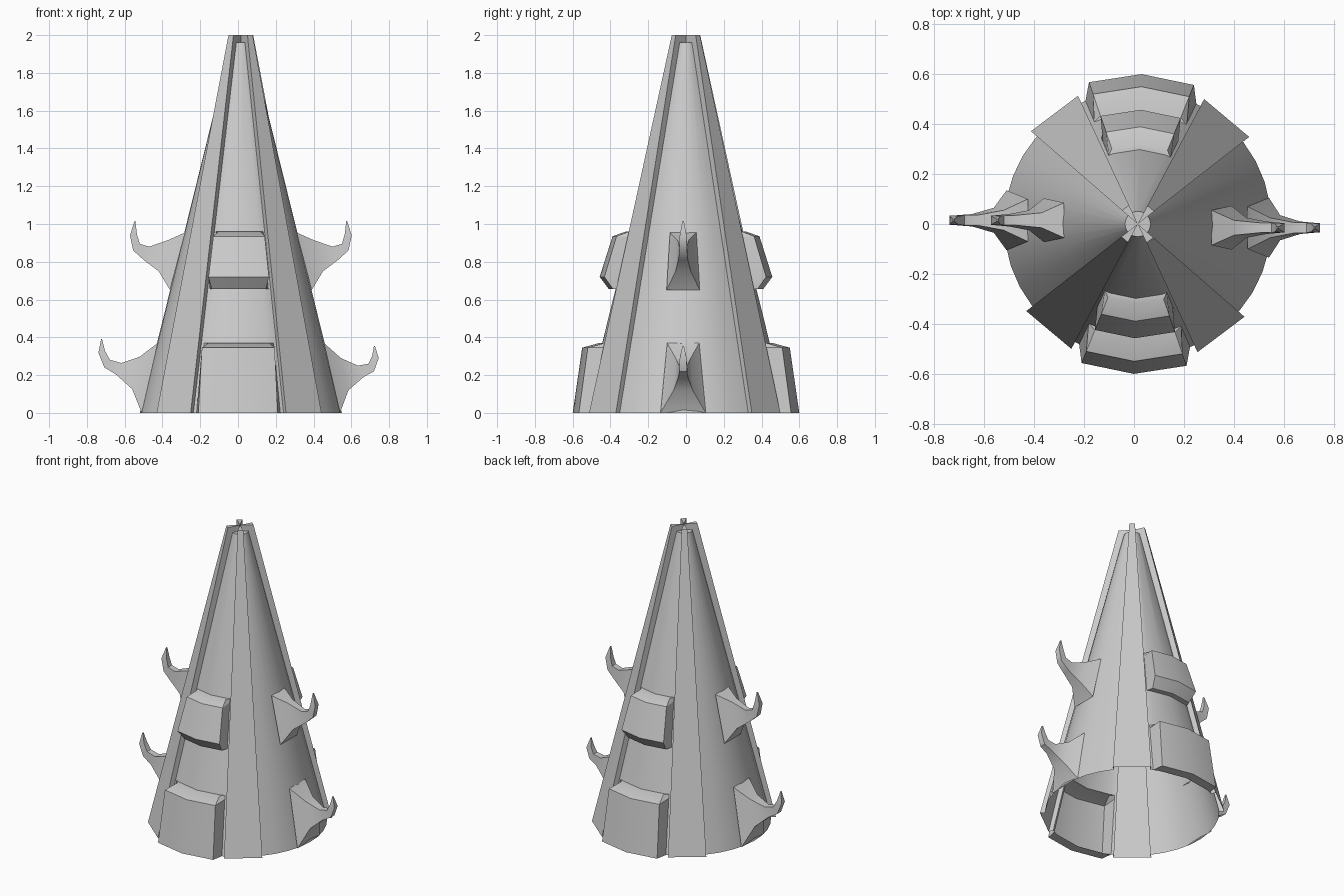
import bpy, bmesh
from math import cos, sin, radians

cube = bpy.data.objects.get("Cube")
if cube:
    bpy.data.objects.remove(cube, do_unlink=True)

# One plain grey for everything
GREY = (0.6, 0.6, 0.6, 1)
mat = bpy.data.materials.new("stone_grey")
mat.use_nodes = True
mat.diffuse_color = GREY
mat.node_tree.nodes["Principled BSDF"].inputs["Base Color"].default_value = GREY

AXIS_X = 0.015
CORE_TOP = 1.96


def core_radius(z):
    return 0.535 - 0.247 * z


def rib_radius(z):
    return 0.566 - 0.2415 * z


def polar(r, deg, z):
    a = radians(deg)
    return (AXIS_X + r * cos(a), r * sin(a), z)


def loft(name, rows, closed=False, smooth=30):
    """Skin equal-length rows of points; repeated points collapse."""
    bm = bmesh.new()
    grid = [[bm.verts.new(p) for p in row] for row in rows]
    n = len(rows[0])
    for low, high in zip(grid, grid[1:]):
        for c in range(n if closed else n - 1):
            d = (c + 1) % n
            bm.faces.new((low[c], low[d], high[d], high[c]))
    bmesh.ops.remove_doubles(bm, verts=bm.verts, dist=0.0005)
    mesh = bpy.data.meshes.new(name)
    bm.to_mesh(mesh)
    bm.free()
    mesh.materials.append(mat)
    obj = bpy.data.objects.new(name, mesh)
    bpy.context.collection.objects.link(obj)
    bpy.ops.object.select_all(action='DESELECT')
    obj.select_set(True)
    bpy.context.view_layer.objects.active = obj
    bpy.ops.object.shade_smooth_by_angle(angle=radians(smooth))
    return obj


# Raised ribs, narrowing to a cross at the tip
def rib(name, angle):
    rows = []
    for z, inner in ((0, core_radius(0)), (CORE_TOP, core_radius(CORE_TOP)),
                     (CORE_TOP, 0), (2, 0)):
        lo, hi, r = angle - 12, angle + 12, rib_radius(z)
        rows.append([polar(inner, lo, z), polar(r, lo, z),
                     polar(r, hi, z), polar(inner, hi, z)])
    rows.append([polar(0, 0, 2)] * 4)
    loft(name, rows, smooth=20)


for name, angle in (("rib_back_left", 50), ("rib_back_right", 127),
                    ("rib_front_right", 230), ("rib_front_left", 307)):
    rib(name, angle)


# Smooth side walls between the ribs
def side_panel(name, start, end, steps=8):
    angles = [start + (end - start) * i / steps for i in range(steps + 1)]
    rows = [[polar(core_radius(z), a, z) for a in angles]
            for z in (0, 0.37, 0.65, 0.96, CORE_TOP)]
    rows.append([polar(0, 0, CORE_TOP)] * len(angles))
    loft(name, rows)


side_panel("left_panel", -41, 38)
side_panel("right_panel", 139, 218)

# Front and back walls with two bevelled plates: height, amount raised
PLATE_PROFILE = [(0, 0), (0, 0.065), (0.345, 0.1), (0.37, 0.015), (0.37, 0),
                 (0.655, 0), (0.655, 0.035), (0.72, 0.1), (0.935, 0.085),
                 (0.96, 0.02), (0.96, 0), (CORE_TOP, 0)]


def plated_panel(name, middle):
    columns = [(-26.5, 0), (-24.5, 0), (-20.5, 1), (0, 1),
               (20.5, 1), (24.5, 0), (26.5, 0)]
    rows = [[polar(core_radius(z) + up * k, middle + a, z) for a, k in columns]
            for z, up in PLATE_PROFILE]
    rows.append([polar(0, 0, CORE_TOP)] * len(columns))
    loft(name, rows, smooth=22)


plated_panel("front_panel", 268.5)
plated_panel("back_panel", 88.5)

# Curled horns: underside (out, z), top (out, z), half widths below and above
LOWER_HORN = [(0.525, 0, 0.44, 0.37, 0.12, 0.085),
              (0.57, 0.12, 0.53, 0.29, 0.05, 0.04),
              (0.65, 0.19, 0.62, 0.25, 0.025, 0.022),
              (0.705, 0.22, 0.675, 0.26, 0.02, 0.02),
              (0.73, 0.29, 0.695, 0.3, 0.018, 0.016),
              (0.71, 0.355, 0.705, 0.355, 0.004, 0.004)]
UPPER_HORN = [(0.375, 0.65, 0.295, 0.955, 0.088, 0.07),
              (0.435, 0.75, 0.385, 0.915, 0.04, 0.03),
              (0.515, 0.81, 0.485, 0.88, 0.025, 0.02),
              (0.57, 0.86, 0.535, 0.895, 0.02, 0.02),
              (0.587, 0.94, 0.55, 0.945, 0.018, 0.016),
              (0.563, 1.015, 0.558, 1.015, 0.004, 0.004)]


def horn(name, sections, side, stretch=0, lift=0):
    rows = []
    for i, (bx, bz, tx, tz, bw, tw) in enumerate(sections):
        t = i / (len(sections) - 1)
        ring = [(tx, tw, tz), (tx, -tw, tz), (bx, -bw, bz), (bx, bw, bz)]
        rows.append([(AXIS_X + side * (x + stretch * t),
                      side * (y - 0.015), z + lift * t) for x, y, z in ring])
    rows.append([rows[-1][0]] * 4)
    loft(name, rows, closed=True, smooth=40)


horn("left_lower_horn", LOWER_HORN, 1)
horn("left_upper_horn", UPPER_HORN, 1)
horn("right_lower_horn", LOWER_HORN, -1, 0.03, 0.035)
horn("right_upper_horn", UPPER_HORN, -1)
